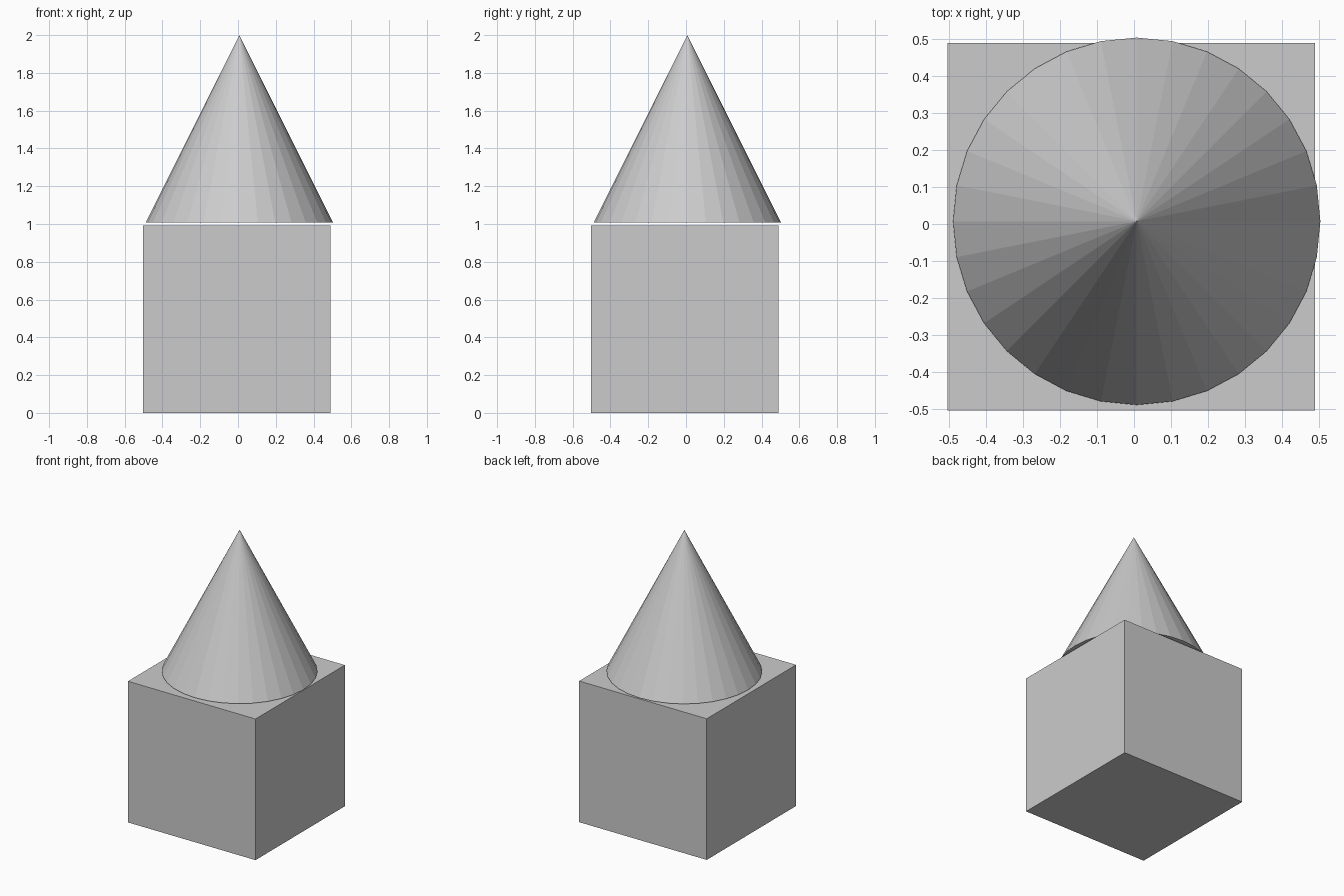
import bpy

if "Cube" in bpy.data.objects:
    bpy.data.objects.remove(bpy.data.objects["Cube"])

S = 0.9926      # edge of the block, also height and diameter of the cone
OFF = 0.0074    # each part sits slightly off centre, in opposite directions

# Block
bpy.ops.mesh.primitive_cube_add(size=S, location=(-OFF, -OFF, S / 2))
bpy.context.object.name = "block"

# Cone, floating just above the block
bpy.ops.mesh.primitive_cone_add(vertices=32, radius1=S / 2, radius2=0, depth=S,
                                location=(OFF, OFF, 2 - S / 2))
bpy.context.object.name = "cone_roof"
